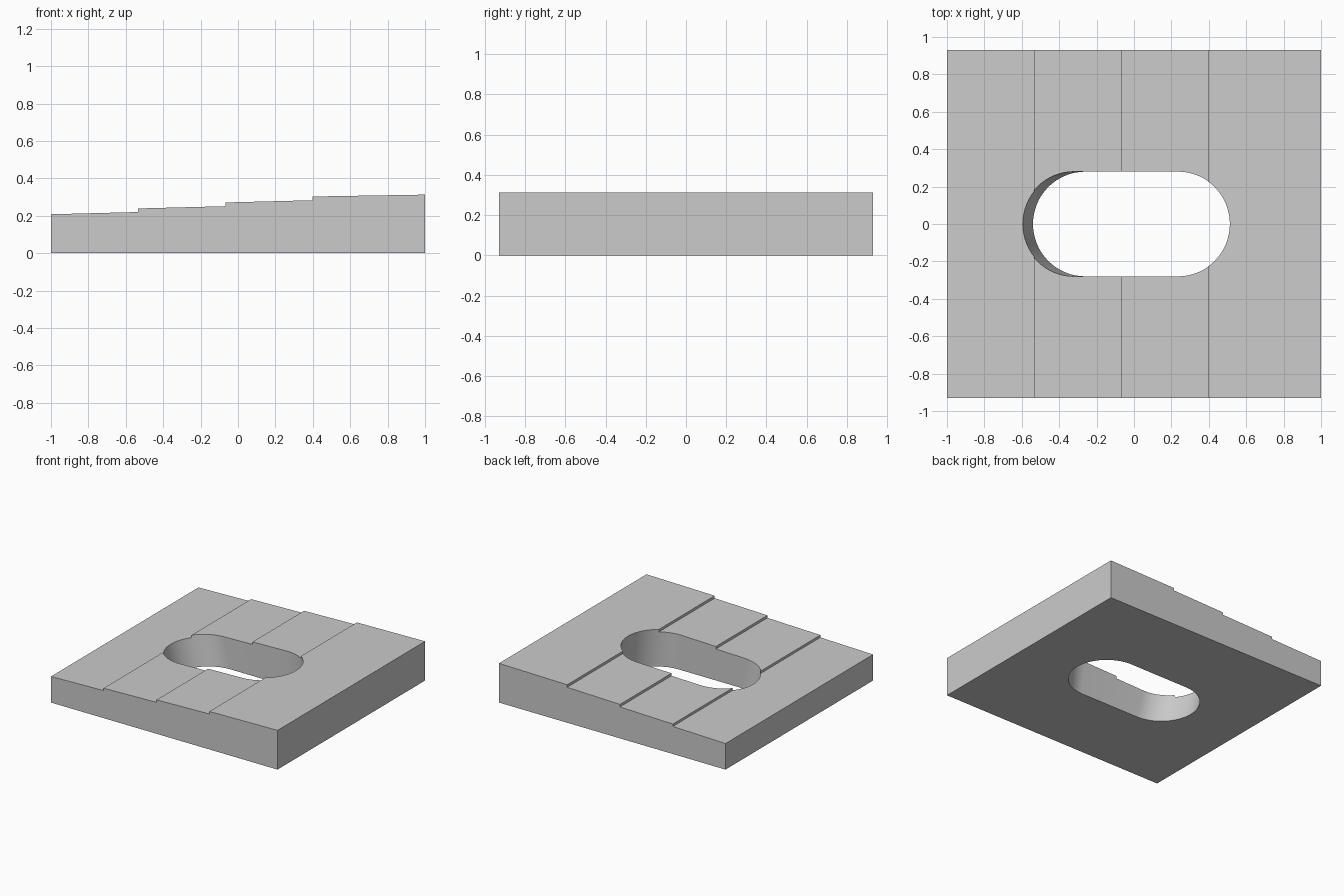
import bpy, bmesh, math

if "Cube" in bpy.data.objects:
    bpy.data.objects.remove(bpy.data.objects["Cube"])

grey = bpy.data.materials.new("plain grey")
grey.diffuse_color = (0.6, 0.6, 0.6, 1)
grey.use_nodes = True
grey.node_tree.nodes["Principled BSDF"].inputs["Base Color"].default_value = grey.diffuse_color


def loft(name, rings):
    """Solid between two matching closed rings of points."""
    bm = bmesh.new()
    a, b = [[bm.verts.new(p) for p in ring] for ring in rings]
    n = len(a)
    bm.faces.new(a)
    bm.faces.new(b)
    for i in range(n):
        j = (i + 1) % n
        bm.faces.new((a[i], a[j], b[j], b[i]))
    bmesh.ops.recalc_face_normals(bm, faces=bm.faces)
    mesh = bpy.data.meshes.new(name)
    bm.to_mesh(mesh)
    bm.free()
    mesh.materials.append(grey)
    obj = bpy.data.objects.new(name, mesh)
    bpy.context.collection.objects.link(obj)
    return obj


# Plate: stepped, gently sloping treads extruded along y
edges = [-1, -0.535, -0.068, 0.398, 1]
starts = [0.208, 0.239, 0.271, 0.303]
profile = [(1, 0), (-1, 0)]
for x0, x1, z in zip(edges, edges[1:], starts):
    profile += [(x0, z), (x1, z + (0.010 if x1 == 1 else 0.012))]
plate = loft("stepped_plate", [[(x, y, z) for x, z in profile] for y in (-0.93, 0.93)])

# Slot: rounded opening whose end walls lean by different amounts
R, SEG = 0.28, 32


def slot_ring(z):
    ends = [(0.26 - 0.09 * z, -math.pi / 2), (-0.26 - 0.25 * z, math.pi / 2)]
    return [(c + R * math.cos(a0 + math.pi * i / SEG), R * math.sin(a0 + math.pi * i / SEG), z)
            for c, a0 in ends for i in range(SEG + 1)]


cutter = loft("slot_cutter", [slot_ring(-0.1), slot_ring(0.5)])
cutter.hide_render = True

mod = plate.modifiers.new("slot", 'BOOLEAN')
mod.operation = 'DIFFERENCE'
mod.solver = 'EXACT'
mod.object = cutter
bpy.context.view_layer.objects.active = plate
plate.select_set(True)
bpy.ops.object.modifier_apply(modifier=mod.name)
bpy.data.objects.remove(cutter)

# Smooth slot ends, crisp edges elsewhere
bpy.ops.object.shade_smooth_by_angle(angle=math.radians(30))
